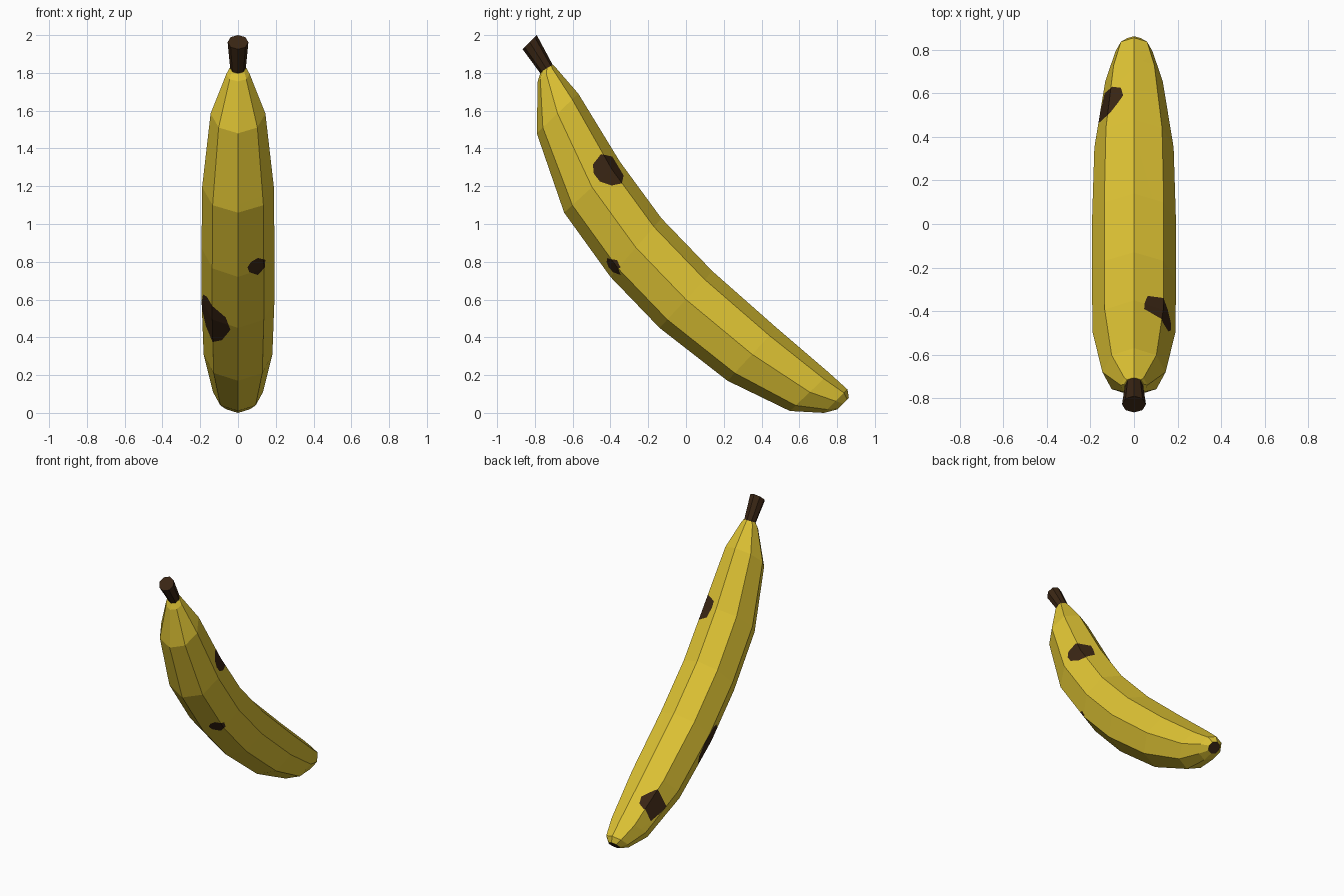
import bpy, bmesh, math
from mathutils import Vector

if "Cube" in bpy.data.objects:
    bpy.data.objects.remove(bpy.data.objects["Cube"])

SIDES = 8

def material(name, rgb):
    m = bpy.data.materials.new(name)
    m.diffuse_color = (*rgb, 1)
    m.use_nodes = True
    m.node_tree.nodes["Principled BSDF"].inputs["Base Color"].default_value = m.diffuse_color
    return m

yellow = material("banana yellow", (0.73, 0.545, 0.034))
brown = material("dark brown", (0.042, 0.019, 0.007))

def loft(rings):
    """Closed eight-sided tube; each ring is (outer y, outer z, inner y, inner z, half width)."""
    bm = bmesh.new()
    loops = []
    for oy, oz, iy, iz, rx in rings:
        outer, inner = Vector((0, oy, oz)), Vector((0, iy, iz))
        mid, half = (outer + inner) / 2, (inner - outer) / 2
        loop = []
        for i in range(SIDES):
            a = math.tau * i / SIDES
            loop.append(bm.verts.new(mid + half * math.cos(a) + Vector((rx * math.sin(a), 0, 0))))
        loops.append(loop)
    for p, q in zip(loops, loops[1:]):
        for i in range(SIDES):
            j = (i + 1) % SIDES
            bm.faces.new((p[i], p[j], q[j], q[i]))
    bm.faces.new(loops[0])
    end = bm.faces.new(loops[-1])
    bmesh.ops.recalc_face_normals(bm, faces=bm.faces)
    return bm, end

def finish(bm, name, mats):
    mesh = bpy.data.meshes.new(name)
    bm.to_mesh(mesh)
    bm.free()
    for m in mats:
        mesh.materials.append(m)
    ob = bpy.data.objects.new(name, mesh)
    bpy.context.collection.objects.link(ob)
    return ob

def paint_spot(bm, axes, view, outline):
    """Cut a convex outline, seen along the view direction, into the skin and colour it."""
    u, v = axes
    pts = []
    for a, b in outline:
        p = Vector((0, 0, 0))
        p[u], p[v] = a, b
        pts.append(p)
    centre = sum(pts, Vector()) / len(pts)
    view = Vector(view)
    bm.normal_update()
    inside = [f for f in bm.faces if f.normal.dot(view) > 0.08]
    for p, q in zip(pts, pts[1:] + pts[:1]):
        n = (q - p).cross(view).normalized()
        if n.dot(centre - p) < 0:
            n = -n
        geom = set(inside)
        for f in inside:
            geom.update(f.edges)
            geom.update(f.verts)
        res = bmesh.ops.bisect_plane(bm, geom=list(geom), dist=1e-5, plane_co=p, plane_no=n)
        cand = {g for g in res["geom"] if isinstance(g, bmesh.types.BMFace)}
        cand.update(f for f in inside if f.is_valid)
        inside = [f for f in cand if n.dot(f.calc_center_median() - p) > 0]
    for f in inside:
        f.material_index = 1

# Curved body, from neck to blossom tip
body, tip = loft([
    (-0.768, 1.808, -0.705, 1.843, 0.045),
    (-0.785, 1.755, -0.693, 1.832, 0.062),
    (-0.79, 1.48, -0.57, 1.69, 0.145),
    (-0.645, 1.06, -0.35, 1.33, 0.19),
    (-0.40, 0.72, -0.13, 1.03, 0.193),
    (-0.14, 0.45, 0.14, 0.75, 0.193),
    (0.22, 0.17, 0.48, 0.45, 0.182),
    (0.55, 0.01, 0.76, 0.21, 0.132),
    (0.73, 0.0, 0.855, 0.124, 0.085),
    (0.80, 0.018, 0.862, 0.08, 0.044),
])
tip.material_index = 1

# Ripe spots: right side, front right, front left (two halves), top left
X, Y, Z = 0, 1, 2
paint_spot(body, (Y, Z), (1, 0, 0), [
    (-0.493, 1.315), (-0.45, 1.37), (-0.39, 1.357), (-0.33, 1.257),
    (-0.34, 1.215), (-0.393, 1.204), (-0.456, 1.225), (-0.488, 1.267)])
paint_spot(body, (X, Z), (0, -1, 0), [
    (0.05, 0.77), (0.07, 0.80), (0.105, 0.82), (0.145, 0.81),
    (0.142, 0.77), (0.105, 0.73), (0.06, 0.745)])
paint_spot(body, (X, Z), (0, -1, 0), [
    (-0.135, 0.565), (-0.065, 0.505), (-0.04, 0.44), (-0.085, 0.385), (-0.135, 0.375)])
paint_spot(body, (X, Z), (0, -1, 0), [
    (-0.185, 0.627), (-0.165, 0.615), (-0.135, 0.565), (-0.135, 0.375),
    (-0.17, 0.46), (-0.195, 0.57)])
paint_spot(body, (X, Y), (0, 0, 1), [
    (-0.165, 0.46), (-0.155, 0.51), (-0.135, 0.60), (-0.10, 0.63),
    (-0.06, 0.625), (-0.05, 0.59), (-0.075, 0.555), (-0.11, 0.51)])
finish(body, "banana_body", [yellow, brown])

# Flared stem
stem, _ = loft([
    (-0.762, 1.785, -0.70, 1.832, 0.04),
    (-0.865, 1.925, -0.79, 2.0, 0.055),
])
finish(stem, "stem", [brown])
